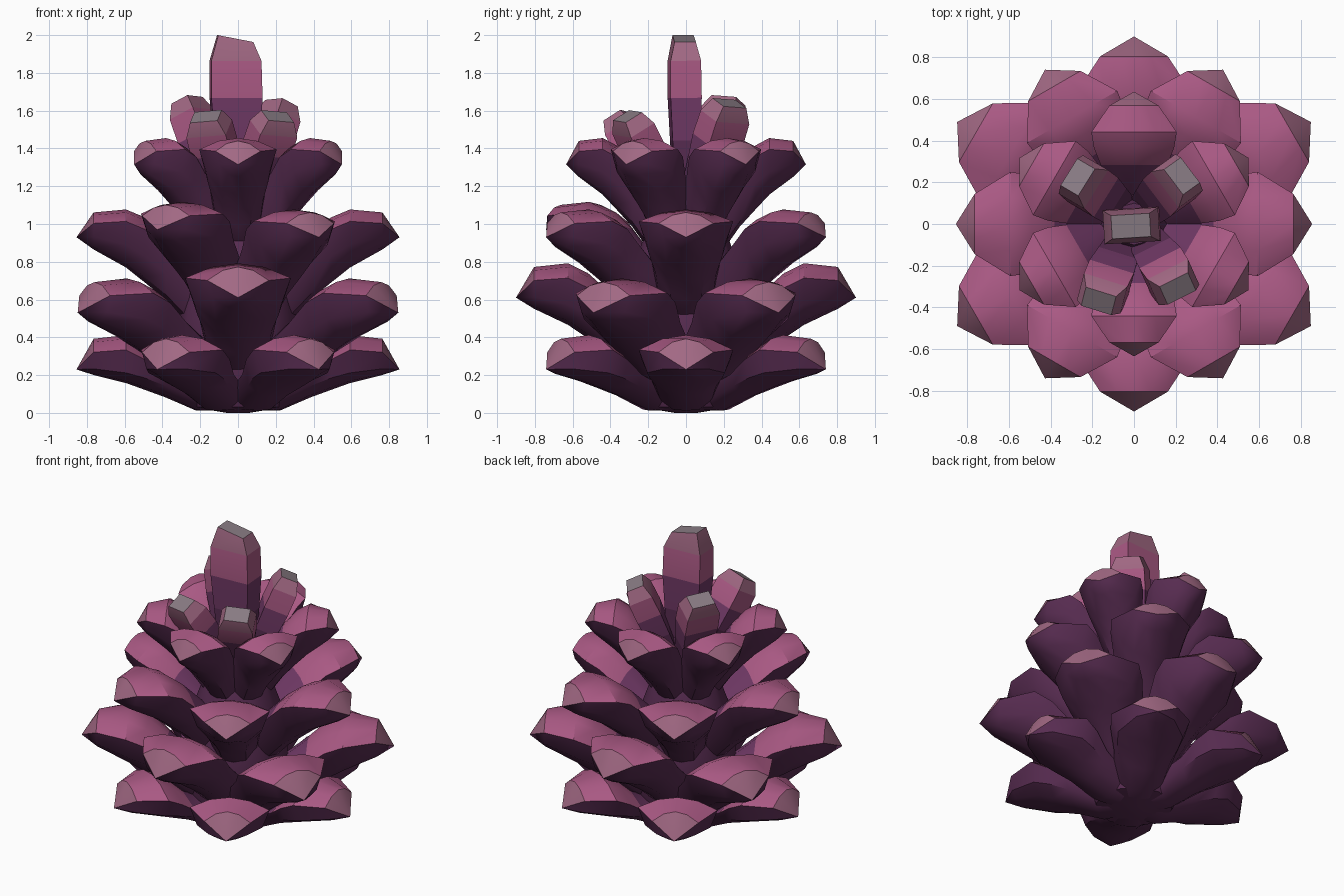
import bpy, bmesh, math
from mathutils import Vector, Matrix

if "Cube" in bpy.data.objects:
    bpy.data.objects.remove(bpy.data.objects["Cube"])


def material(name, rgb):
    m = bpy.data.materials.new(name)
    m.diffuse_color = (*rgb, 1)
    m.use_nodes = True
    m.node_tree.nodes["Principled BSDF"].inputs["Base Color"].default_value = m.diffuse_color
    return m


MATS = [material("dark_purple", (0.10, 0.026, 0.085)),
        material("mid_plum", (0.16, 0.04, 0.13)),
        material("pink", (0.40, 0.10, 0.23)),
        material("dusty_tip", (0.36, 0.14, 0.23)),
        material("grey_cap", (0.25, 0.20, 0.23))]


def loft(name, rings, mat_of, tip=None, smooth=35):
    """Skin rings of points; mat_of(segment, side) picks the material."""
    bm = bmesh.new()
    vs = [[bm.verts.new(p) for p in r] for r in rings]
    n = len(rings[0])
    for s in range(len(vs) - 1):
        for i in range(n):
            j = (i + 1) % n
            f = bm.faces.new((vs[s][i], vs[s][j], vs[s + 1][j], vs[s + 1][i]))
            f.material_index = mat_of(s, i)
    last = len(vs) - 1
    bm.faces.new(vs[0]).material_index = 0
    if tip is not None:
        t = bm.verts.new(tip)
        for i in range(n):
            f = bm.faces.new((vs[last][i], vs[last][(i + 1) % n], t))
            f.material_index = mat_of(last, i)
    else:
        bm.faces.new(vs[last]).material_index = mat_of(last, 0)
    bmesh.ops.recalc_face_normals(bm, faces=bm.faces)
    me = bpy.data.meshes.new(name)
    bm.to_mesh(me)
    bm.free()
    for m in MATS:
        me.materials.append(m)
    ob = bpy.data.objects.new(name, me)
    bpy.context.collection.objects.link(ob)
    bpy.ops.object.select_all(action='DESELECT')
    ob.select_set(True)
    bpy.context.view_layer.objects.active = ob
    bpy.ops.object.shade_smooth_by_angle(angle=math.radians(smooth))
    return ob


# Scale stations: radius, half width, ridge z, edge z, keel z (relative to tip)
SCALE = [(0.02, 0.10, -0.32, -0.40, -0.55),
         (0.22, 0.165, -0.14, -0.22, -0.50),
         (0.38, 0.195, 0.02, -0.06, -0.33),
         (0.49, 0.235, 0.10, 0.04, -0.24),
         (0.59, 0.25, 0.14, 0.08, -0.16),
         (0.76, 0.145, 0.125, 0.07, -0.065)]


def scale_leaf(name, deg, tip_r, tip_z, width=1.0, drop=1.0, lift=1.0):
    a = math.radians(deg)
    k = tip_r / 0.85
    rot = Matrix.Rotation(a, 3, 'Z')

    def z(v):
        return max(0.012, tip_z + (v * drop if v < 0 else v * lift))

    rings = []
    for r, w, t, e, b in SCALE:
        w *= width
        sect = [(-w, e), (-.5 * w, e + .75 * (t - e)), (0, t),
                (.5 * w, e + .75 * (t - e)), (w, e),
                (.82 * w, e + .5 * (b - e)), (.42 * w, e + .9 * (b - e)), (0, b),
                (-.42 * w, e + .9 * (b - e)), (-.82 * w, e + .5 * (b - e))]
        rings.append([rot @ Vector((r * k, y, z(h))) for y, h in sect])

    def mat_of(s, i):
        if i >= 4:
            return 0
        return 1 if s < 2 else 3 if s == 5 else 2

    loft(name, rings, mat_of, rot @ Vector((tip_r, 0, tip_z)))


# Overlapping tiers of six scales
for i in range(6):
    d = i * 60
    scale_leaf(f"scale_tier1_{i}", d, 0.855, 0.23, drop=0.45, lift=1.3)
    scale_leaf(f"scale_tier3_{i}", d, 0.855, 0.97 if i == 4 else 0.93, lift=1.05)
    d += 30
    upright = i in (1, 4)
    scale_leaf(f"scale_tier2_{i}", d, 0.90 if upright else 0.98,
               0.61 if upright else 0.53, 1.12, 0.9, 1.3)
    scale_leaf(f"scale_tier4_{i}", d, 0.635, 1.315, 0.82)


def bud(name, base, end, hw, ht, twist=0.0, tilt=0.0):
    """Four-sided blunt bud from base to end with a bevelled cap."""
    base, end = Vector(base), Vector(end)
    up = (end - base).normalized()
    if Vector((end.x, end.y)).length > 0.1:
        side = Vector((-end.y, end.x, 0)).normalized()
    else:
        side = Vector((1, 0, 0))
    side = Matrix.Rotation(twist, 3, up) @ side
    thick = up.cross(side).normalized()
    rings = []
    for t, s in [(0, .65), (0.45, .86), (0.68, .97), (0.88, .95), (1, .66)]:
        c = base.lerp(end, t)
        lean = tilt if t == 1 else 0
        rings.append([c + side * hw * s * x + thick * ht * s * y + up * lean * x
                      for x, y in ((-1, -1), (1, -1), (1, 1), (-1, 1))])
    loft(name, rings, lambda s, i: (0, 1, 2, 3, 4)[s], smooth=20)


# Tall centre bud and four leaning buds
bud("centre_bud", (0, 0, 1.0), (-0.015, -0.01, 1.982), 0.14, 0.085, 0.06, -0.018)
for i, e in enumerate([(-0.17, -0.37, 1.57), (0.21, -0.31, 1.57),
                       (-0.27, 0.225, 1.655), (0.23, 0.23, 1.64)]):
    bud(f"leaning_bud_{i}", (e[0] * .15, e[1] * .15, 1.02), e, 0.115, 0.082, 0.15 * (-1) ** i)

# Dark core that joins the scales
loft("core", [[Vector((r * math.cos(i * math.pi / 6), r * math.sin(i * math.pi / 6), h))
               for i in range(12)]
              for r, h in ((0.06, 0.0), (0.24, 0.03), (0.31, 0.2), (0.31, 0.5),
                           (0.27, 0.8), (0.18, 1.05), (0.10, 1.25))],
     lambda s, i: 0)
